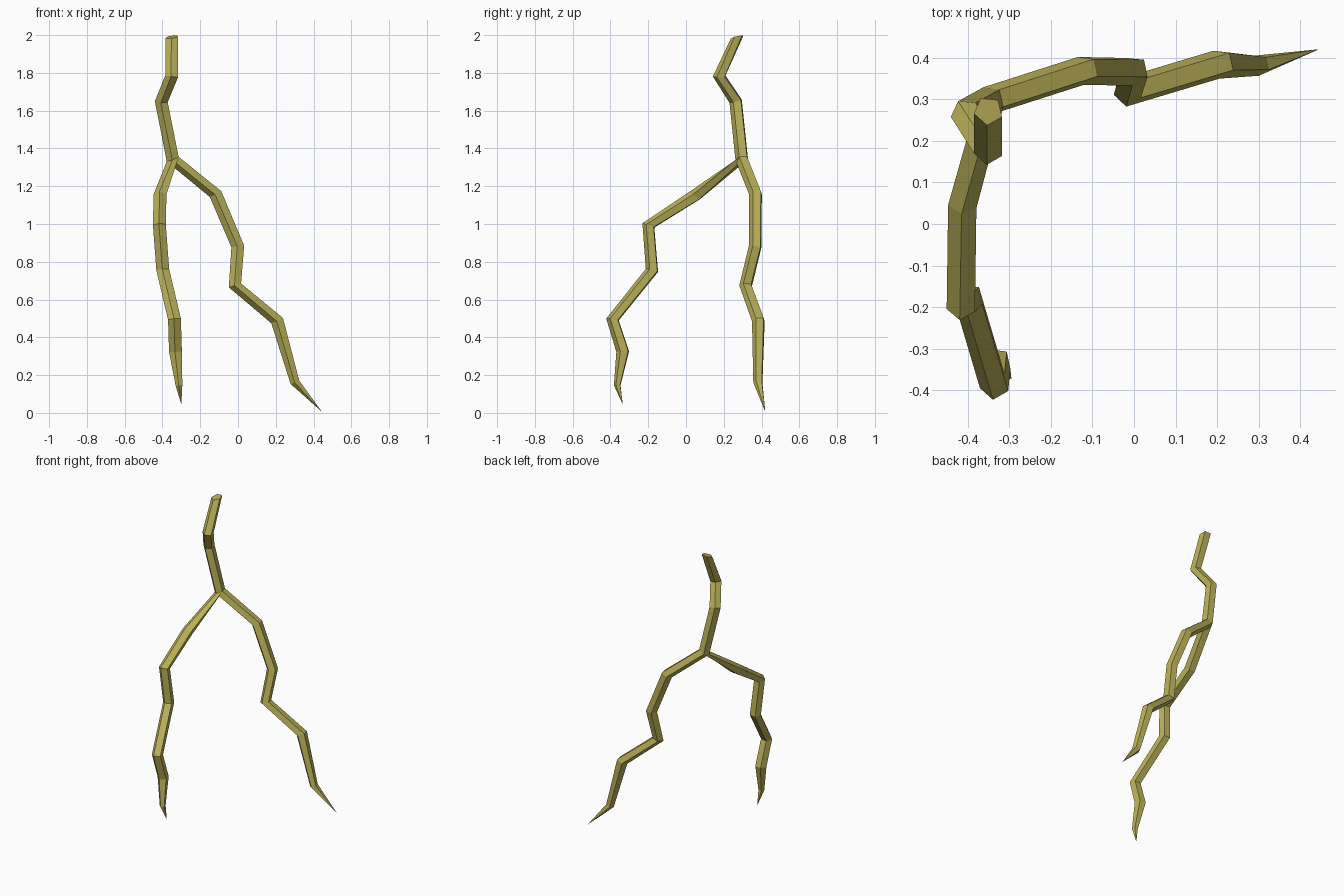
import bpy, bmesh, math
from mathutils import Vector

if "Cube" in bpy.data.objects:
    bpy.data.objects.remove(bpy.data.objects["Cube"])

SIDES, DOWN = 5, Vector((0, 0, -1))

mat = bpy.data.materials.new("olive_yellow")
mat.diffuse_color = (0.50, 0.44, 0.10, 1)
mat.use_nodes = True
mat.node_tree.nodes["Principled BSDF"].inputs["Base Color"].default_value = mat.diffuse_color


def bolt(name, path, first_tangent):
    """Five-sided mitred tube along (x, y, z, radius) points, ending in a spike."""
    pts = [Vector(p[:3]) for p in path]
    bm = bmesh.new()
    rings = []
    for i, p in enumerate(pts[:-1]):
        if i == 0:
            t = Vector(first_tangent).normalized()
        else:
            t = ((p - pts[i - 1]).normalized() + (pts[i + 1] - p).normalized()
                 + 0.6 * DOWN).normalized()
        q = DOWN.rotation_difference(t)
        ring = []
        for k in range(SIDES):
            a = math.radians(-96) + 2 * math.pi * k / SIDES
            ring.append(bm.verts.new(p + q @ Vector((math.cos(a), math.sin(a), 0)) * path[i][3]))
        rings.append(ring)
    tip = bm.verts.new(pts[-1])
    bm.faces.new(rings[0])
    for k in range(SIDES):
        n = (k + 1) % SIDES
        for a, b in zip(rings, rings[1:]):
            bm.faces.new((a[k], b[k], b[n], a[n]))
        bm.faces.new((rings[-1][k], tip, rings[-1][n]))
    bmesh.ops.recalc_face_normals(bm, faces=bm.faces)
    me = bpy.data.meshes.new(name)
    bm.to_mesh(me)
    bm.free()
    me.materials.append(mat)
    ob = bpy.data.objects.new(name, me)
    bpy.context.collection.objects.link(ob)


R = 0.036
FORK = (-0.345, 0.297, 1.345, R)

# trunk continuing into the right-hand branch
bolt("main_bolt", [
    (-0.35, 0.272, 1.99, R), (-0.35, 0.178, 1.782, R), (-0.405, 0.265, 1.65, R), FORK,
    (-0.118, 0.37, 1.16, R), (0.0, 0.368, 0.88, R), (-0.015, 0.318, 0.675, R),
    (0.208, 0.385, 0.49, R), (0.302, 0.382, 0.163, 0.026), (0.445, 0.42, 0.005, 0)],
    (0.15, 0.23, -1))

# side branch running forward from the fork
bolt("side_branch", [
    FORK, (-0.412, 0.05, 1.15, R), (-0.415, -0.197, 0.992, R), (-0.397, -0.178, 0.755, R),
    (-0.335, -0.387, 0.495, R), (-0.33, -0.333, 0.325, R), (-0.312, -0.363, 0.147, 0.019),
    (-0.30, -0.335, 0.045, 0)],
    (0.4, 0.16, -1))
